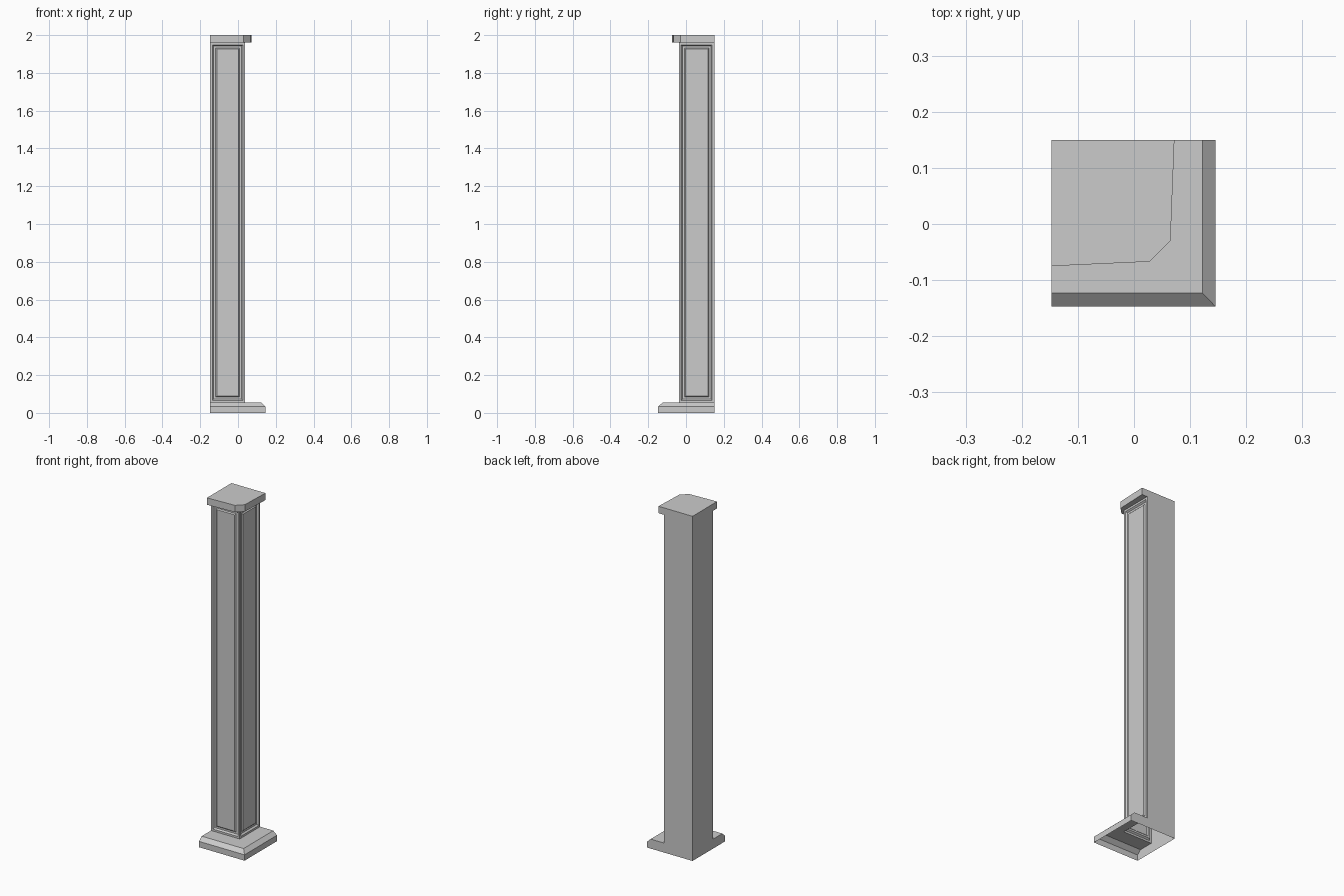
import bpy, bmesh
from mathutils import Vector

cube = bpy.data.objects.get("Cube")
if cube:
    bpy.data.objects.remove(cube, do_unlink=True)

grey = bpy.data.materials.new("stone grey")
grey.use_nodes = True
colour = (0.6, 0.6, 0.6, 1)
grey.diffuse_color = colour
grey.node_tree.nodes["Principled BSDF"].inputs["Base Color"].default_value = colour

# Shared wall corner and the outer corner of the shaft
WALL_X, WALL_Y = -0.147, 0.15
SHAFT_X, SHAFT_Y = 0.037, -0.037
BASE_TOP, CAP_BOTTOM, TOP = 0.055, 1.96, 2.0


def finish(bm, name):
    mesh = bpy.data.meshes.new(name)
    bm.to_mesh(mesh)
    bm.free()
    mesh.materials.append(grey)
    obj = bpy.data.objects.new(name, mesh)
    bpy.context.collection.objects.link(obj)
    return obj


def ring(bm, points, z):
    return [bm.verts.new((x, y, z)) for x, y in points]


def bridge(bm, low, high):
    """Join two equal anticlockwise rings with outward walls."""
    n = len(low)
    for i in range(n):
        j = (i + 1) % n
        bm.faces.new((low[i], low[j], high[j], high[i]))


def ledge(bm, outer, z, up):
    """Flat L-shaped face between an outline and the shaft."""
    inner = [(SHAFT_X, WALL_Y), (SHAFT_X, SHAFT_Y), (WALL_X, SHAFT_Y)]
    verts = ring(bm, outer + inner, z)
    bm.faces.new(verts if up else verts[::-1])


def corner(x, y):
    return [(WALL_X, y), (x, y), (x, WALL_Y)]


back = [(WALL_X, WALL_Y)]

# Base: open underneath, upright plinth and sloped top edge
bm = bmesh.new()
foot, rim = corner(0.145, -0.147), corner(0.122, -0.123)
low = ring(bm, foot + back, 0)
middle = ring(bm, foot + back, 0.034)
high = ring(bm, rim + back, BASE_TOP)
bridge(bm, low, middle)
bridge(bm, middle, high)
ledge(bm, rim, BASE_TOP, True)
finish(bm, "base")

# Shaft: hollow, with a recessed frame and raised panel on two sides
bm = bmesh.new()
outline = corner(SHAFT_X, SHAFT_Y) + back
bridge(bm, ring(bm, outline, BASE_TOP), ring(bm, outline, CAP_BOTTOM))
bm.normal_update()
panels = [f for f in bm.faces
          if f.normal.dot(Vector((1, -1, 0))) > 0.5]
for width, depth in ((0.016, 0), (0.010, -0.009), (0.015, 0), (0.008, 0.006)):
    bmesh.ops.inset_individual(bm, faces=panels, thickness=width, depth=depth)
finish(bm, "shaft")

# Cap: slab with a clipped outer corner
bm = bmesh.new()
edge = [(WALL_X, -0.075), (0.028, -0.067), (0.065, -0.030), (0.072, WALL_Y)]
low = ring(bm, edge + back, CAP_BOTTOM)
high = ring(bm, edge + back, TOP)
bridge(bm, low, high)
bm.faces.new(high)
ledge(bm, edge, CAP_BOTTOM, False)
finish(bm, "cap")
